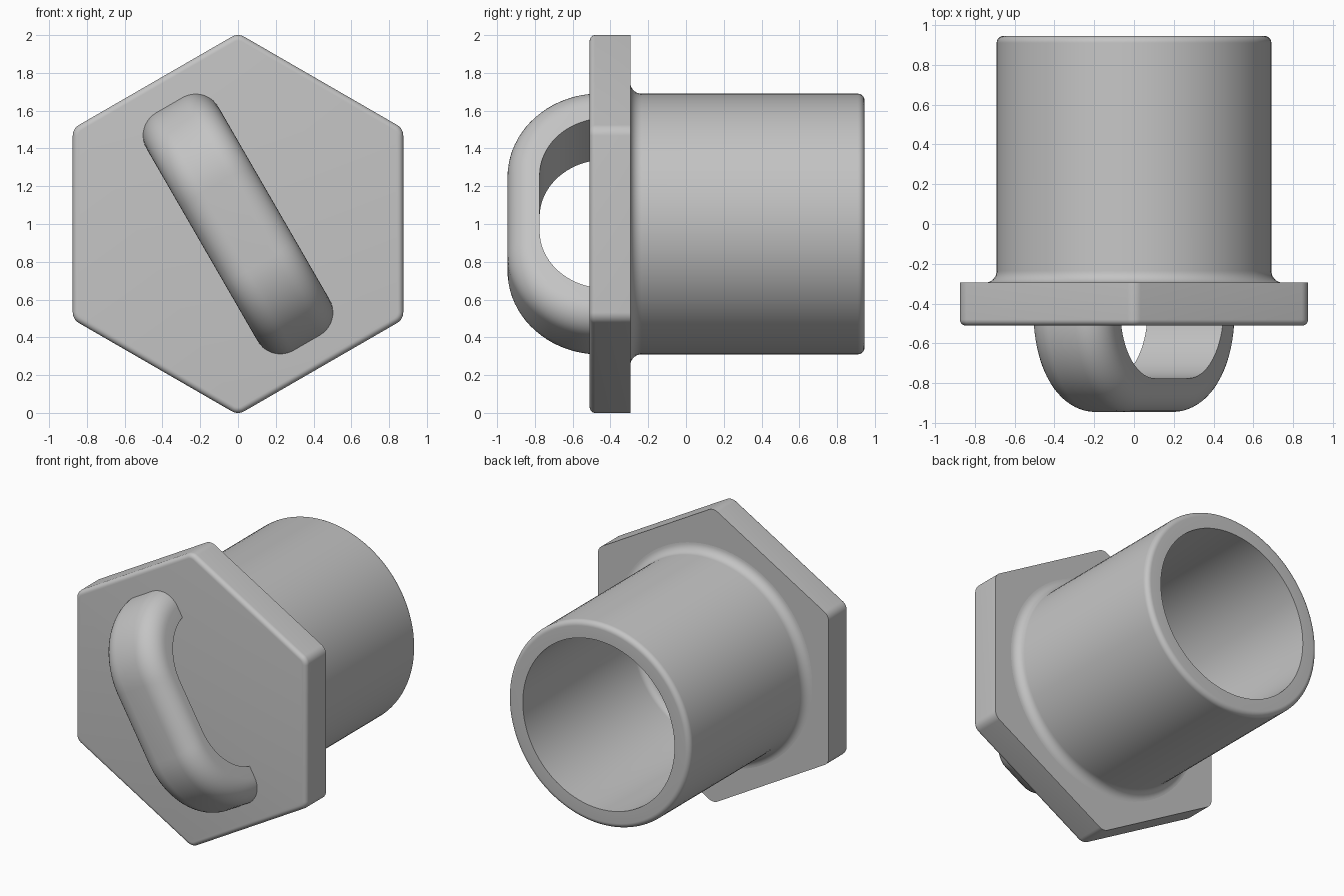
import bpy, bmesh, math
from mathutils import Vector

cube = bpy.data.objects.get("Cube")
if cube:
    bpy.data.objects.remove(cube, do_unlink=True)

grey = bpy.data.materials.new("plain grey")
grey.use_nodes = True
grey.diffuse_color = (0.55, 0.55, 0.55, 1)
grey.node_tree.nodes["Principled BSDF"].inputs["Base Color"].default_value = (0.55, 0.55, 0.55, 1)

CENTRE_Z = 1.0
PLATE_BACK, PLATE_FRONT = -0.295, -0.51


def arc(cx, cy, radius, start, end, steps=8):
    """Points on a circular arc, angles in degrees."""
    angles = [math.radians(start + (end - start) * i / steps) for i in range(steps + 1)]
    return [(cx + radius * math.cos(a), cy + radius * math.sin(a)) for a in angles]


def loft(name, rings):
    """Skin equal-sized closed rings into a capped solid."""
    bm = bmesh.new()
    loops = [[bm.verts.new(p) for p in ring] for ring in rings]
    n = len(loops[0])
    for a, b in zip(loops, loops[1:]):
        for i in range(n):
            j = (i + 1) % n
            bm.faces.new((a[i], a[j], b[j], b[i]))
    bm.faces.new(loops[0])
    bm.faces.new(loops[-1])
    bmesh.ops.recalc_face_normals(bm, faces=bm.faces)
    mesh = bpy.data.meshes.new(name)
    bm.to_mesh(mesh)
    bm.free()
    mesh.materials.append(grey)
    obj = bpy.data.objects.new(name, mesh)
    bpy.context.collection.objects.link(obj)
    bpy.ops.object.select_all(action='DESELECT')
    obj.select_set(True)
    bpy.context.view_layer.objects.active = obj
    bpy.ops.object.shade_smooth_by_angle(angle=math.radians(30))
    return obj


# Hexagonal flange plate: rounded corners and a softened front edge
def hex_ring(corner_radius, y):
    ring = []
    for k in range(6):
        mid = 90 + 60 * k
        reach = 1.0104 - 0.066 / math.cos(math.radians(30))
        cx, cz = reach * math.cos(math.radians(mid)), reach * math.sin(math.radians(mid))
        ring += [(x, y, z + CENTRE_Z) for x, z in arc(cx, cz, corner_radius, mid - 30, mid + 30)]
    return ring


edge = 0.03
loft("flange_plate", [hex_ring(0.066, PLATE_BACK)] +
     [hex_ring(r, y) for r, y in arc(0.066 - edge, PLATE_FRONT + edge, edge, 0, -90, 6)])


# Hollow barrel: flared base, rounded rim, blind bore with filleted floor
def circle_ring(radius, y, sides=96):
    return [(x, y, z + CENTRE_Z) for x, z in arc(0, 0, radius, 0, 360, sides)[:-1]]


OUTER, BORE, END, FLOOR = 0.69, 0.575, 0.945, -0.29
flare, rim, cove = 0.06, 0.035, 0.05
profile = [(OUTER + flare, PLATE_BACK - 0.03)]
profile += arc(OUTER + flare, PLATE_BACK + flare, flare, 270, 180)
profile += arc(OUTER - rim, END - rim, rim, 0, 90)
profile += [(BORE, END)]
profile += arc(BORE - cove, FLOOR + cove, cove, 0, -90)
loft("barrel", [circle_ring(r, y) for r, y in profile])

# Slanted handle loop: rounded outer edges, square inner edges
HALF_WIDTH, ROUND = 0.22, 0.14
along = Vector((0.5, 0, -math.sqrt(0.75)))
across = Vector((math.sqrt(0.75), 0, 0.5))


def handle_section(outer, inner):
    o, i = Vector(outer), Vector(inner)
    thick = (o - i).length
    side = arc(HALF_WIDTH - ROUND, thick - ROUND, ROUND, 0, 90, 10)
    shape = [(HALF_WIDTH, 0)] + side
    shape += [(-w, t) for w, t in reversed(shape)]
    ring = []
    for w, t in shape:
        u, y = i.lerp(o, t / thick)
        ring.append(along * u + across * w + Vector((0, y, CENTRE_Z)))
    return ring


outer_path = arc(0.24, -0.455, 0.49, 0, -90, 20)
inner_path = arc(0.17, -0.425, 0.35, 0, -90, 20)
half = list(zip(outer_path, inner_path))
mirrored = [((-o[0], o[1]), (-i[0], i[1])) for o, i in reversed(half)]
loft("handle", [handle_section(o, i) for o, i in half + mirrored])
